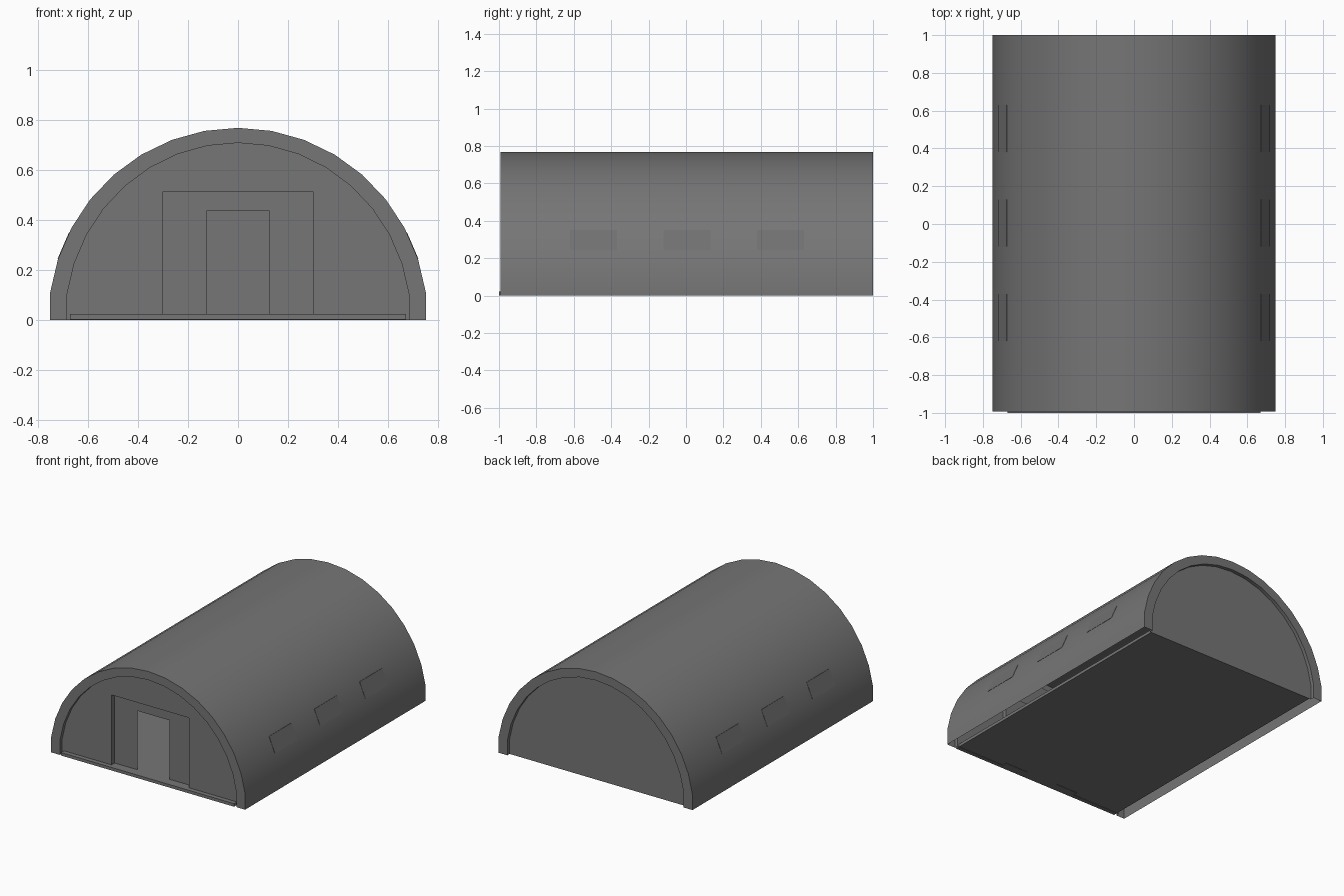
import bpy, bmesh, math

if "Cube" in bpy.data.objects:
    bpy.data.objects.remove(bpy.data.objects["Cube"])

def material(name, v):
    m = bpy.data.materials.new(name)
    m.diffuse_color = (v, v, v, 1)
    m.use_nodes = True
    m.node_tree.nodes["Principled BSDF"].inputs["Base Color"].default_value = m.diffuse_color
    return m

GREY = material("grey_metal", 0.18)
GLASS = material("window_grey", 0.165)

Y0, Y1 = -0.993, 1.0       # shell ends
WF, WB = -0.968, 0.975     # front and back wall planes
PANEL = WF + 0.034         # recessed doorway panel plane

def arch(rx, rz):
    """Half arch from the right base over the top to the left base."""
    step = (90 - 8.3) / 8
    pts = [(rx * math.cos(math.radians(8.3 + step * i)),
            rz * math.sin(math.radians(8.3 + step * i))) for i in range(17)]
    return [(pts[0][0], 0)] + pts + [(pts[-1][0], 0)]

def build(name, faces, mat=GREY):
    """Object from a list of faces, each a list of points."""
    bm = bmesh.new()
    for f in faces:
        bm.faces.new([bm.verts.new(p) for p in f])
    bmesh.ops.remove_doubles(bm, verts=bm.verts, dist=1e-5)
    me = bpy.data.meshes.new(name)
    bm.to_mesh(me)
    bm.free()
    me.materials.append(mat)
    ob = bpy.data.objects.new(name, me)
    bpy.context.collection.objects.link(ob)
    bpy.ops.object.select_all(action='DESELECT')
    ob.select_set(True)
    bpy.context.view_layer.objects.active = ob
    bpy.ops.object.shade_smooth_by_angle(angle=math.radians(20))
    return ob

def strip(prof, y0, y1, flip=False):
    """Profile swept along y."""
    fs = [[(a[0], y0, a[1]), (a[0], y1, a[1]), (b[0], y1, b[1]), (b[0], y0, b[1])]
          for a, b in zip(prof, prof[1:])]
    return [f[::-1] for f in fs] if flip else fs

def flat(prof, y, flip=False):
    f = [(x, y, z) for x, z in prof]
    return [f[::-1] if flip else f]

def rim(outer, inner, y, flip=False):
    fs = []
    for i in range(len(outer) - 1):
        fs += flat([outer[i], outer[i + 1], inner[i + 1], inner[i]], y, flip)
    return fs

def opening(w, h):
    return [(-w, 0), (-w, h), (w, h), (w, 0)]

outer, inner = arch(0.758, 0.767), arch(0.69, 0.707)

# curved roof sheet
build("roof_shell", strip(outer, Y0, Y1))

# end rims with short returns to the walls
build("front_rim", rim(outer, inner, Y0) + strip(inner, Y0, WF, True))
build("back_rim", rim(outer, inner, Y1, True) + strip(inner, WB, Y1, True))

# end walls, the front one with a recessed entry and open doorway
gate, door = opening(0.30, 0.512), opening(0.125, 0.435)
build("back_wall", flat(inner, WB, True))
build("front_wall", flat(inner + gate, WF))
build("entry_jamb", strip(gate, WF, PANEL))
build("entry_panel", flat(gate[::-1] + door, PANEL))

# floor slab
bpy.ops.mesh.primitive_cube_add(size=1, location=(0, (WB - 1) / 2, 0.0125))
floor = bpy.context.object
floor.name = "floor"
floor.scale = (1.34, WB + 1, 0.021)
floor.data.materials.append(GREY)

# thin window plates lying on the second roof facet of each side
(ax, az), (bx, bz) = outer[2], outer[3]
t, off = 0.85, 0.002
cx, cz = ax + (bx - ax) * t, az + (bz - az) * t
for side, s in (("right", 1), ("left", -1)):
    for i, y in enumerate((-0.495, 0.005, 0.505)):
        a, b = (s * (ax + off), az), (s * (cx + off), cz)
        h = 0.125
        prof = [(s * ax, az), a, b, (s * cx, cz)]
        faces = strip(prof, y - h, y + h, s < 0)
        faces += flat(prof, y - h, s < 0) + flat(prof, y + h, s > 0)
        build(f"{side}_window_{i + 1}", faces, GLASS)
